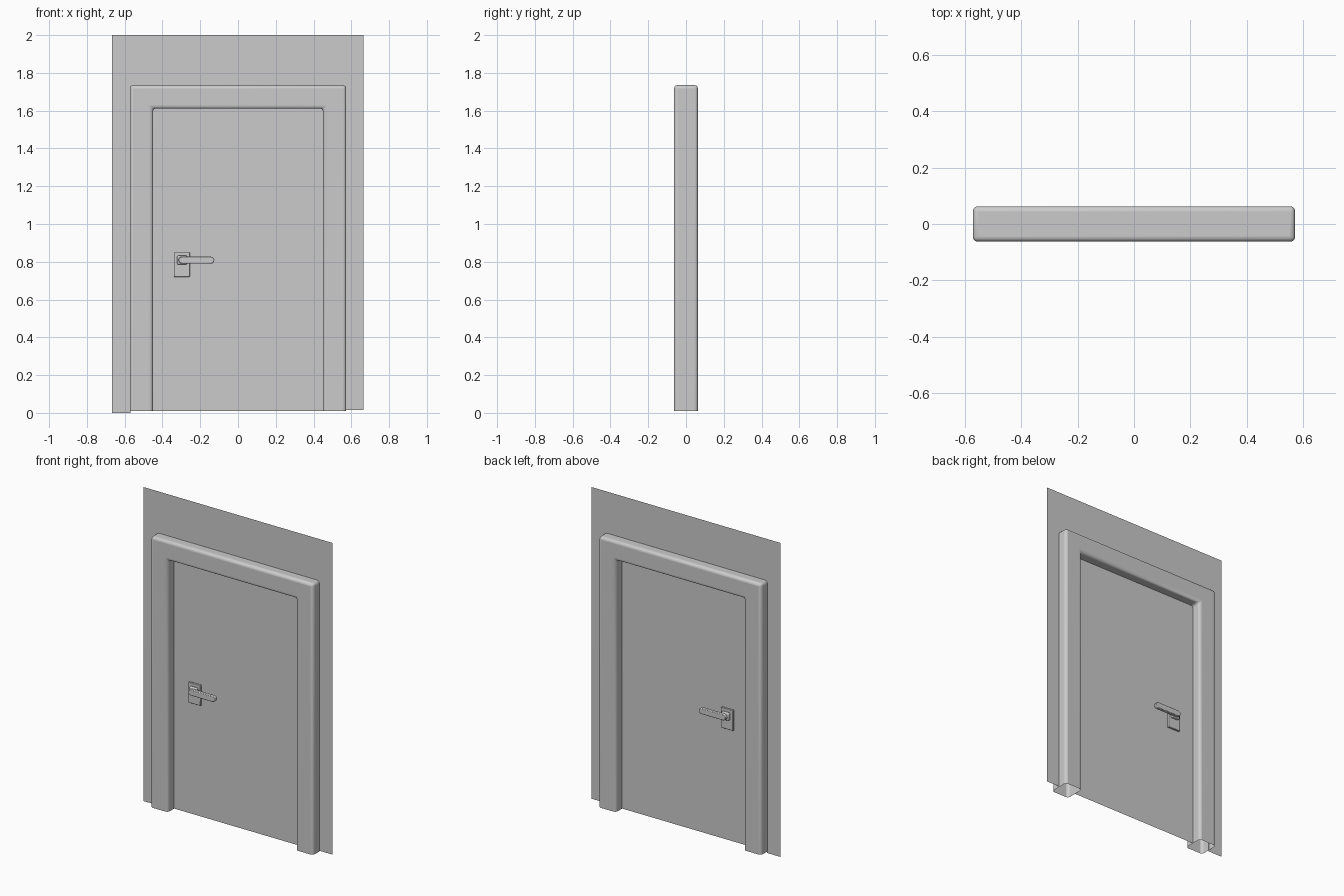
import bpy, bmesh, math
from mathutils import Vector

if "Cube" in bpy.data.objects:
    bpy.data.objects.remove(bpy.data.objects["Cube"])


def finish(bm, name, bevel=0.0, segments=3):
    me = bpy.data.meshes.new(name)
    bm.to_mesh(me)
    bm.free()
    ob = bpy.data.objects.new(name, me)
    bpy.context.collection.objects.link(ob)
    if bevel:
        m = ob.modifiers.new("Bevel", 'BEVEL')
        m.width, m.segments, m.limit_method = bevel, segments, 'ANGLE'
        bpy.ops.object.select_all(action='DESELECT')
        ob.select_set(True)
        bpy.context.view_layer.objects.active = ob
        bpy.ops.object.shade_smooth_by_angle(angle=math.radians(35))
    return ob


def outline(bm, pts, y=0.0):
    return bm.faces.new([bm.verts.new((x, y, z)) for x, z in pts])


def prism(name, pts, y0, y1, bevel=0.0, segments=3, open_below=None):
    bm = bmesh.new()
    face = outline(bm, pts, y0)
    ext = bmesh.ops.extrude_face_region(bm, geom=[face], use_keep_orig=True)
    verts = [g for g in ext["geom"] if isinstance(g, bmesh.types.BMVert)]
    bmesh.ops.translate(bm, vec=Vector((0, y1 - y0, 0)), verts=verts)
    bmesh.ops.recalc_face_normals(bm, faces=bm.faces)
    if open_below is not None:
        low = [f for f in bm.faces if all(v.co.z < open_below for v in f.verts)]
        bmesh.ops.delete(bm, geom=low, context='FACES')
    return finish(bm, name, bevel, segments)


def rect(x0, x1, z0, z1):
    return [(x0, z0), (x1, z0), (x1, z1), (x0, z1)]


def stadium(x0, x1, z0, z1, n=6):
    r, zc = (z1 - z0) / 2, (z0 + z1) / 2
    pts = []
    for cx, start in ((x1 - r, -90), (x0 + r, 90)):
        for i in range(n + 1):
            a = math.radians(start + 180 * i / n)
            pts.append((cx + r * math.cos(a), zc + r * math.sin(a)))
    return pts


# Flat wall sheet around the doorway
bm = bmesh.new()
outline(bm, [(-0.667, 0), (-0.57, 0), (-0.57, 1.73), (0.57, 1.73),
             (0.57, 0.015), (0.665, 0.015), (0.665, 2), (-0.667, 2)])
finish(bm, "wall")

# Flat door leaf
bm = bmesh.new()
outline(bm, rect(-0.452, 0.452, 0.01, 1.613))
finish(bm, "door_leaf")

# Rounded hollow frame, open at the feet
prism("door_frame",
      [(-0.573, 0.01), (-0.45, 0.01), (-0.45, 1.612), (0.45, 1.612),
       (0.45, 0.01), (0.573, 0.01), (0.573, 1.735), (-0.573, 1.735)],
      -0.063, 0.063, bevel=0.018, segments=4, open_below=0.02)

# Handle set on both sides of the leaf
for side, s in (("front", -1), ("back", 1)):
    prism(side + "_handle_plate", rect(-0.34, -0.255, 0.72, 0.85),
          0, s * 0.014, 0.003, 2)
    prism(side + "_handle_neck", rect(-0.322, -0.27, 0.785, 0.833),
          s * 0.012, s * 0.034, 0.006, 2)
    prism(side + "_handle_lever", stadium(-0.315, -0.125, 0.79, 0.827),
          s * 0.031, s * 0.052, 0.003, 2)
